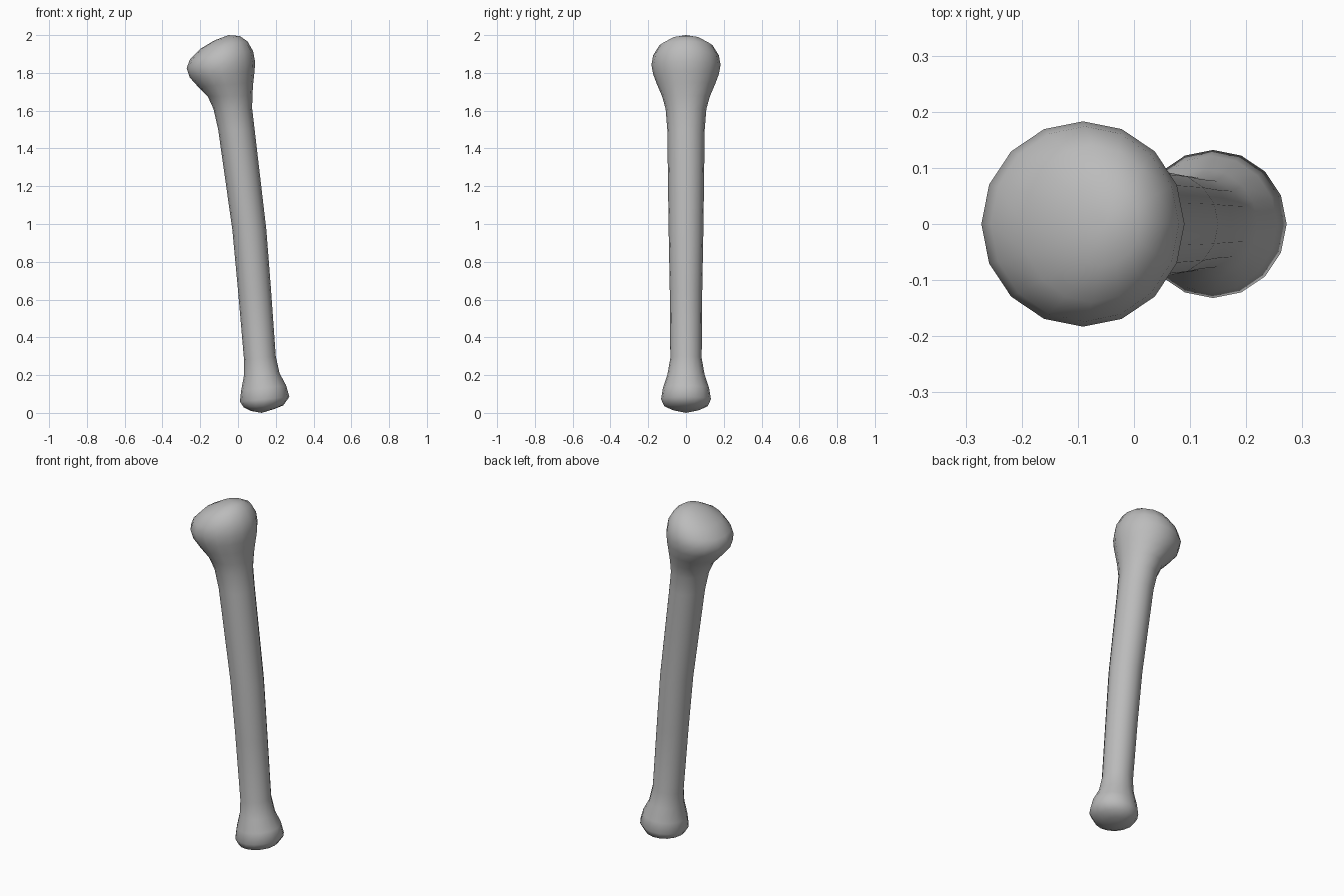
import bpy, bmesh, math

cube = bpy.data.objects.get("Cube")
if cube:
    bpy.data.objects.remove(cube, do_unlink=True)

SIDES = 16

# Bone colour
mat = bpy.data.materials.new("bone_grey")
mat.use_nodes = True
grey = (0.5, 0.5, 0.5, 1)
mat.diffuse_color = grey
mat.node_tree.nodes["Principled BSDF"].inputs["Base Color"].default_value = grey

# Cross-sections from foot to head: left x, left z, right x, right z, half depth
sections = [
    (0.07, 0.01, 0.19, 0.02, 0.07),
    (0.03, 0.03, 0.24, 0.04, 0.115),
    (0.01, 0.06, 0.272, 0.085, 0.132),
    (0.017, 0.12, 0.255, 0.145, 0.122),
    (0.032, 0.2, 0.22, 0.21, 0.098),
    (0.032, 0.28, 0.2, 0.3, 0.083),
    (0, 0.65, 0.175, 0.65, 0.086),
    (-0.03, 0.97, 0.15, 0.97, 0.092),
    (-0.105, 1.5, 0.088, 1.5, 0.099),
    (-0.13, 1.61, 0.075, 1.61, 0.108),
    (-0.16, 1.675, 0.076, 1.68, 0.127),
    (-0.21, 1.725, 0.081, 1.75, 0.153),
    (-0.255, 1.775, 0.088, 1.81, 0.174),
    (-0.272, 1.825, 0.09, 1.86, 0.183),
    (-0.255, 1.87, 0.08, 1.915, 0.174),
    (-0.2, 1.927, 0.05, 1.967, 0.14),
    (-0.125, 1.972, 0.01, 1.995, 0.075),
]

# Loft the sections and close both ends with a fan
bm = bmesh.new()
rings = []
for lx, lz, rx, rz, depth in sections:
    ring = []
    for i in range(SIDES):
        a = math.tau * i / SIDES
        t = (1 + math.cos(a)) / 2
        ring.append(bm.verts.new((lx + (rx - lx) * t, depth * math.sin(a),
                                  lz + (rz - lz) * t)))
    rings.append(ring)

for low, high in zip(rings, rings[1:]):
    for i in range(SIDES):
        j = (i + 1) % SIDES
        bm.faces.new((low[i], low[j], high[j], high[i]))

for ring, tip in ((rings[0], (0.125, 0, 0)), (rings[-1], (-0.05, 0, 2))):
    pole = bm.verts.new(tip)
    for i in range(SIDES):
        bm.faces.new((ring[i], ring[(i + 1) % SIDES], pole))

bmesh.ops.recalc_face_normals(bm, faces=bm.faces)
for face in bm.faces:
    face.smooth = True

mesh = bpy.data.meshes.new("leg_bone")
bm.to_mesh(mesh)
bm.free()
mesh.materials.append(mat)
bone = bpy.data.objects.new("leg_bone", mesh)
bpy.context.collection.objects.link(bone)
